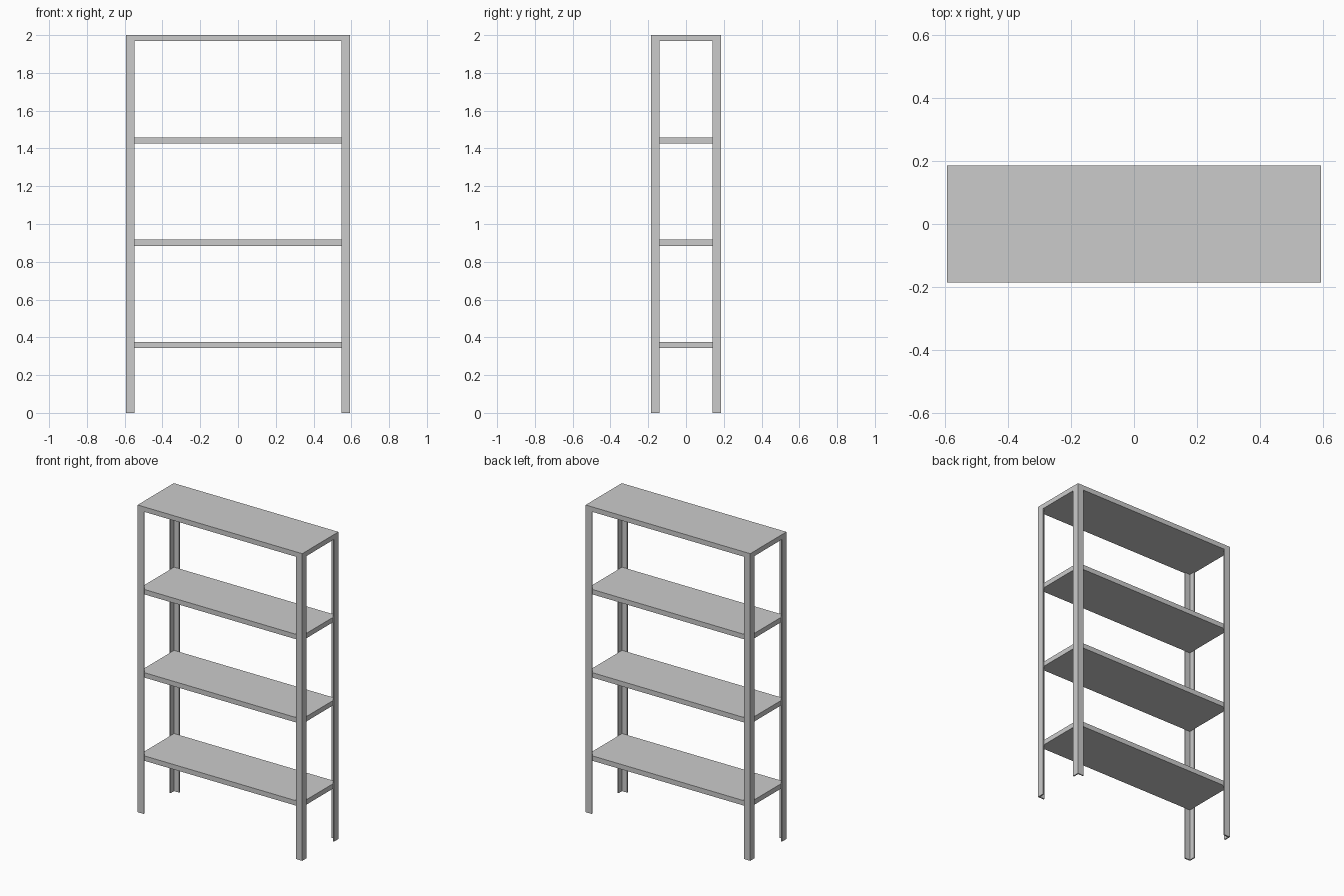
import bpy, bmesh

if "Cube" in bpy.data.objects:
    bpy.data.objects.remove(bpy.data.objects["Cube"])

HX, HY, H = 0.593, 0.186, 2.0   # half width, half depth, height
LEG, T = 0.045, 0.008           # angle-iron flange width and thickness
SHELF = 0.032                   # shelf thickness


def prism(name, outline, z0, z1):
    """Extrude a closed xy outline from z0 up to z1."""
    bm = bmesh.new()
    face = bm.faces.new([bm.verts.new((x, y, z0)) for x, y in outline])
    up = bmesh.ops.extrude_face_region(bm, geom=[face])["geom"]
    verts = [v for v in up if isinstance(v, bmesh.types.BMVert)]
    bmesh.ops.translate(bm, verts=verts, vec=(0, 0, z1 - z0))
    bmesh.ops.recalc_face_normals(bm, faces=bm.faces)
    mesh = bpy.data.meshes.new(name)
    bm.to_mesh(mesh)
    bm.free()
    obj = bpy.data.objects.new(name, mesh)
    bpy.context.collection.objects.link(obj)
    return obj


def rect(hx, hy):
    return [(-hx, -hy), (hx, -hy), (hx, hy), (-hx, hy)]


# L-section corner posts, up to the underside of the top shelf
angle = [(0, 0), (LEG, 0), (LEG, T), (T, T), (T, LEG), (0, LEG)]
for sx, side in ((-1, "left"), (1, "right")):
    for sy, end in ((-1, "front"), (1, "back")):
        outline = [(sx * (HX - u), sy * (HY - v)) for u, v in angle]
        prism(f"{end}_{side}_post", outline, 0, H - SHELF)

# Three shelves held inside the posts
for i in range(3):
    z = 0.343 + 0.5417 * i
    prism(f"shelf_{i + 1}", rect(HX - T, HY - T), z, z + SHELF)

# Top shelf capping the posts
prism("top_shelf", rect(HX, HY), H - SHELF, H)
